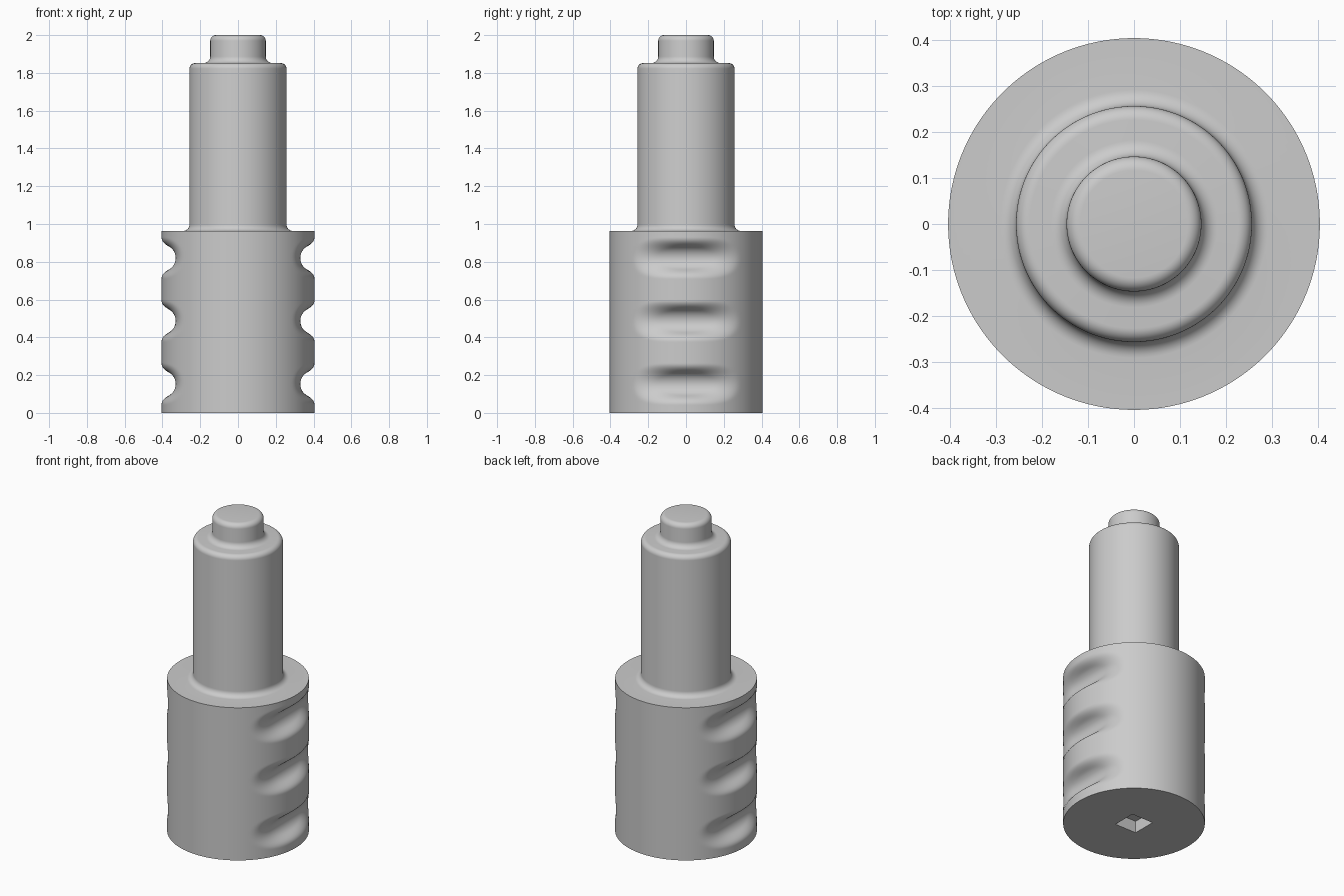
import bpy, bmesh, math

cube = bpy.data.objects.get("Cube")
if cube:
    bpy.data.objects.remove(cube, do_unlink=True)

SEGMENTS = 144
GRIP_R, GRIP_TOP = 0.405, 0.963
STEM_R, STEM_TOP = 0.257, 1.852
TIP_R, TIP_TOP = 0.147, 2.0
GROOVE_R, GROOVE_X, GROOVE_FILLET = 0.07, 0.4, 0.04
GROOVE_HEIGHTS = (0.153, 0.487, 0.82)


def arc(cx, cz, radius, start, end, steps=8):
    """Points of a fillet in the lathe profile, angles in degrees."""
    angles = [math.radians(start + (end - start) * i / steps) for i in range(steps + 1)]
    return [(cx + radius * math.cos(a), cz + radius * math.sin(a)) for a in angles]


def grip_radius(angle, z):
    """Radius of the grip, with filleted straight grooves across both sides."""
    dz = min((z - h for h in GROOVE_HEIGHTS), key=abs)
    k = GROOVE_FILLET

    def distance(r):
        a = r - GRIP_R
        b = GROOVE_R - math.hypot(abs(r * math.cos(angle)) - GROOVE_X, dz)
        return min(-k, max(a, b)) + math.hypot(max(k + a, 0), max(k + b, 0))

    if distance(GRIP_R) < 1e-6:
        return GRIP_R
    low, high = 0.3, GRIP_R
    for _ in range(18):
        mid = (low + high) / 2
        if distance(mid) > 0:
            high = mid
        else:
            low = mid
    return low


# Grip rows, then the filleted steps of the stem and tip
rows = 190
profile = [(GRIP_R, GRIP_TOP * i / rows) for i in range(rows + 1)]
profile += arc(STEM_R + 0.035, GRIP_TOP + 0.035, 0.035, 270, 180)
profile += arc(STEM_R - 0.03, STEM_TOP - 0.03, 0.03, 0, 90)
profile += arc(TIP_R + 0.035, STEM_TOP + 0.035, 0.035, 270, 180)
profile += arc(TIP_R - 0.03, TIP_TOP - 0.03, 0.03, 0, 90)

bm = bmesh.new()
rings = []
for i, (r, z) in enumerate(profile):
    ring = []
    for s in range(SEGMENTS):
        a = 2 * math.pi * s / SEGMENTS
        rad = grip_radius(a, z) if i <= rows else r
        ring.append(bm.verts.new((rad * math.cos(a), rad * math.sin(a), z)))
    rings.append(ring)
for lower, upper in zip(rings, rings[1:]):
    for s in range(SEGMENTS):
        t = (s + 1) % SEGMENTS
        bm.faces.new((lower[s], lower[t], upper[t], upper[s]))
bm.faces.new(rings[-1])
bm.faces.new(rings[0][::-1])
mesh = bpy.data.meshes.new("grooved_plunger")
bm.to_mesh(mesh)
bm.free()
body = bpy.data.objects.new("grooved_plunger", mesh)
bpy.context.collection.objects.link(body)

# Square socket in the base
bpy.ops.mesh.primitive_cube_add(size=0.15, location=(0, 0, 0))
cutter = bpy.context.object
cutter.name = "socket_cutter"
cutter.hide_render = True
socket = body.modifiers.new("socket", 'BOOLEAN')
socket.operation = 'DIFFERENCE'
socket.solver = 'EXACT'
socket.object = cutter
bpy.ops.object.select_all(action='DESELECT')
body.select_set(True)
bpy.context.view_layer.objects.active = body
bpy.ops.object.modifier_apply(modifier="socket")
bpy.data.objects.remove(cutter, do_unlink=True)

# Plain grey finish
grey = bpy.data.materials.new("plain_grey")
grey.use_nodes = True
colour = (0.6, 0.6, 0.6, 1)
grey.diffuse_color = colour
grey.node_tree.nodes["Principled BSDF"].inputs["Base Color"].default_value = colour
body.data.materials.clear()
body.data.materials.append(grey)
bpy.ops.object.shade_smooth_by_angle(angle=math.radians(45))
